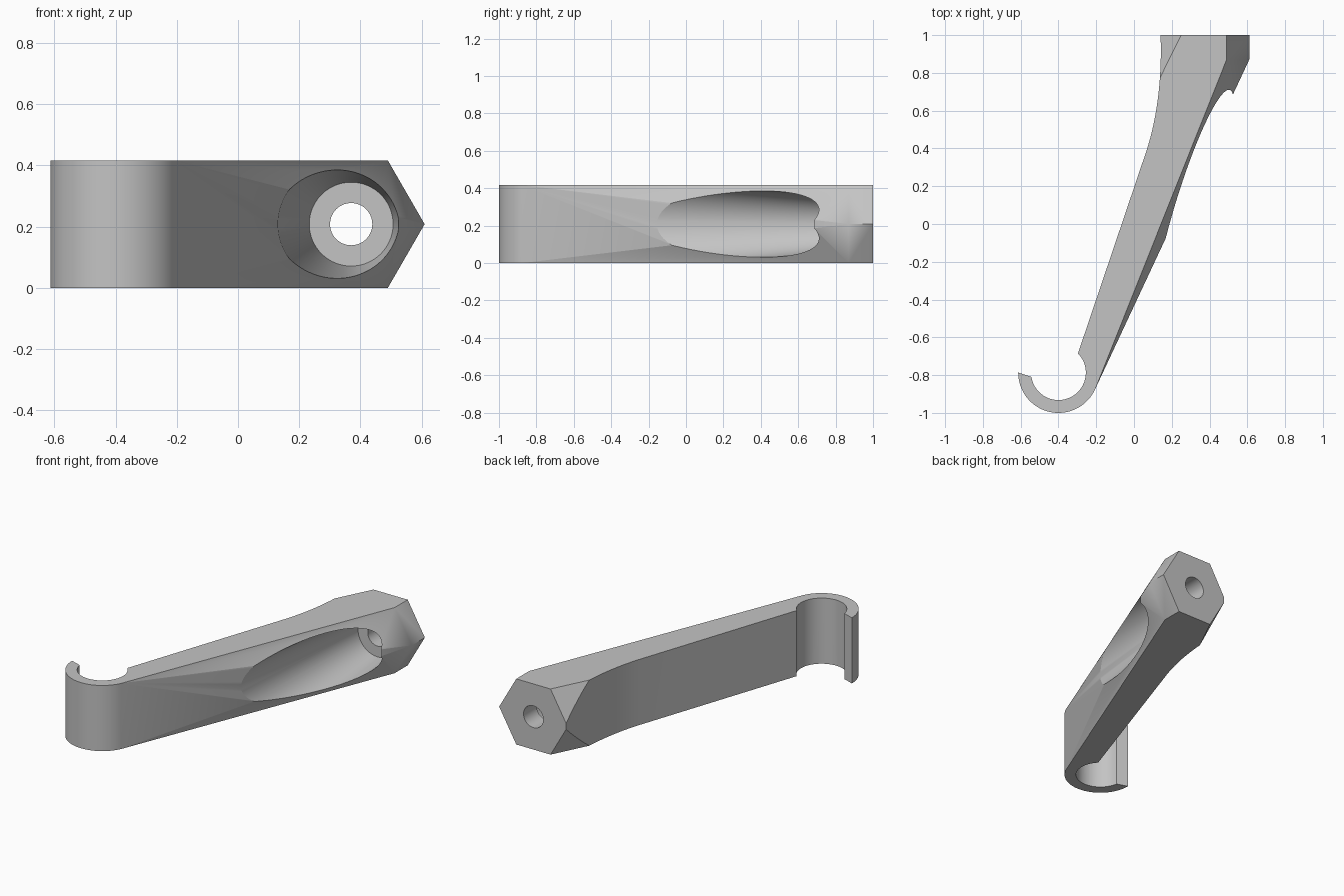
import bpy, bmesh, math
from mathutils import Vector

old = bpy.data.objects.get("Cube")
if old:
    bpy.data.objects.remove(old, do_unlink=True)

HEIGHT = 0.416
MID = HEIGHT / 2
HOOK = Vector((-0.4, -0.787))
BOLT_X = 0.37
HEX_R = HEIGHT / math.sqrt(3)

grey = bpy.data.materials.new("Plain grey")
grey.use_nodes = True
colour = (0.55, 0.55, 0.55, 1)
grey.diffuse_color = colour
grey.node_tree.nodes["Principled BSDF"].inputs["Base Color"].default_value = colour


def add_object(name, bm, cutter=False):
    bmesh.ops.recalc_face_normals(bm, faces=bm.faces)
    mesh = bpy.data.meshes.new(name)
    bm.to_mesh(mesh)
    bm.free()
    mesh.materials.append(grey)
    obj = bpy.data.objects.new(name, mesh)
    bpy.context.collection.objects.link(obj)
    obj.hide_render = cutter
    return obj


def ring(count, radius):
    return [(radius * math.cos(math.tau * i / count),
             radius * math.sin(math.tau * i / count)) for i in range(count)]


def prism(name, outline, z0, z1):
    """Extrude a plan outline upwards as a cutter."""
    bm = bmesh.new()
    face = bm.faces.new([bm.verts.new((x, y, z0)) for x, y in outline])
    top = bmesh.ops.extrude_face_region(bm, geom=[face])["geom"]
    bmesh.ops.translate(bm, vec=(0, 0, z1 - z0),
                        verts=[v for v in top if isinstance(v, bmesh.types.BMVert)])
    return add_object(name, bm, True)


def bore(name, sections, count=96):
    """Round cutter along y through (y, radius) sections."""
    bm = bmesh.new()
    loops = [[bm.verts.new((BOLT_X + x, y, MID + z)) for x, z in ring(count, r)]
             for y, r in sections]
    for a, b in zip(loops, loops[1:]):
        for i in range(count):
            j = (i + 1) % count
            bm.faces.new((a[i], a[j], b[j], b[i]))
    bm.faces.new(loops[0])
    bm.faces.new(loops[-1])
    return add_object(name, bm, True)


# Arm: hull joining the upright hook cylinder and the hexagonal end
bm = bmesh.new()
for z in (0, HEIGHT):
    for x, y in ring(128, 0.213):
        bm.verts.new((HOOK.x + x, HOOK.y + y, z))
for y in (0.87, 1):
    for x, z in ring(6, HEX_R):
        bm.verts.new((BOLT_X + x, y, MID + z))
bmesh.ops.convex_hull(bm, input=bm.verts)
arm = add_object("hooked_arm", bm)

# Side relief: straight back edge easing into a curve beside the hexagon
start, bend, end = Vector((0.06, 0.37)), Vector((0.155, 0.65)), Vector((0.14, 1.02))
curve = [start.lerp(bend, t).lerp(bend.lerp(end, t), t) for t in (i / 20 for i in range(21))]
relief = [(-1.2, -0.586), (-0.36, -0.872)] + [tuple(p) for p in curve] + [(-1.2, 1.02)]

cutters = [
    prism("side_relief_cutter", relief, -0.1, HEIGHT + 0.1),
    prism("hook_hole_cutter", [tuple(HOOK + Vector(p)) for p in ring(96, 0.145)],
          -0.1, HEIGHT + 0.1),
    # Tapered driver channel, stepping down to the bolt hole
    bore("bolt_bore_cutter", [(-0.7, 0.294), (0.87, 0.137), (0.87, 0.069), (1.1, 0.069)]),
]

bpy.context.view_layer.objects.active = arm
arm.select_set(True)
for cutter in cutters:
    mod = arm.modifiers.new(cutter.name, "BOOLEAN")
    mod.operation = "DIFFERENCE"
    mod.solver = "EXACT"
    mod.object = cutter
    bpy.ops.object.modifier_apply(modifier=mod.name)
    bpy.data.objects.remove(cutter, do_unlink=True)

bpy.ops.object.shade_smooth_by_angle(angle=math.radians(20))
